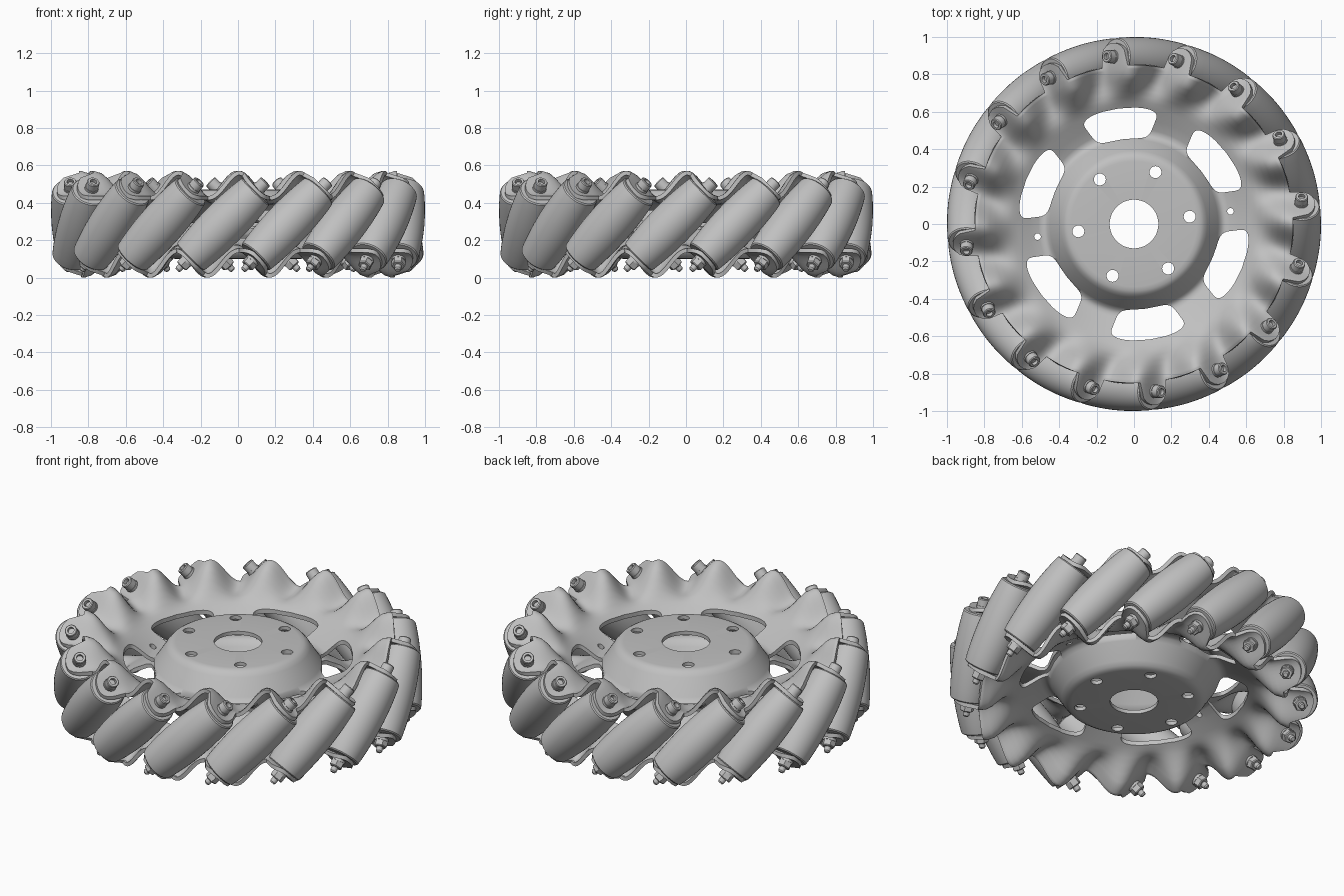
import bpy, bmesh, math
from math import sin, cos, pi, radians, sqrt, copysign
from mathutils import Matrix

cube = bpy.data.objects.get("Cube")
if cube:
    bpy.data.objects.remove(cube)

COUNT = 16                 # rollers around the wheel
MID = 0.285                # height of the middle plane
AXLE = 0.88                # distance of roller axes from the wheel axis
PHASE = radians(-5.2)      # turn of the first roller
TAB = radians(12)          # turn from a roller's middle to its end
HALF = 0.25                # half length of a roller
EDGE = 0.83                # where the rim starts to spread into tabs

steel = bpy.data.materials.new("Light grey metal")
steel.use_nodes = True
grey = (0.53, 0.53, 0.53, 1)
steel.diffuse_color = grey
steel.node_tree.nodes["Principled BSDF"].inputs["Base Color"].default_value = grey


def finish(mesh, angle=35):
    mesh.materials.clear()
    mesh.materials.append(steel)
    mesh.shade_smooth()
    mesh.set_sharp_from_angle(angle=radians(angle))
    return mesh


def to_mesh(bm, name):
    mesh = bpy.data.meshes.new(name)
    bm.to_mesh(mesh)
    bm.free()
    return mesh


def place(name, mesh, matrix=Matrix()):
    obj = bpy.data.objects.new(name, mesh)
    bpy.context.scene.collection.objects.link(obj)
    obj.matrix_world = matrix
    return obj


def lathe(name, profile, sides):
    """Spin (radius, height) points about z and close both ends."""
    bm = bmesh.new()
    rings = [[bm.verts.new((r * cos(2 * pi * i / sides), r * sin(2 * pi * i / sides), z))
              for i in range(sides)] for r, z in profile]
    for a, b in zip(rings, rings[1:]):
        for i in range(sides):
            j = (i + 1) % sides
            bm.faces.new((a[i], a[j], b[j], b[i]))
    bm.faces.new(rings[0][::-1])
    bm.faces.new(rings[-1])
    bmesh.ops.recalc_face_normals(bm, faces=bm.faces)
    return finish(to_mesh(bm, name))


def smoothstep(a, b, x):
    t = min(1, max(0, (x - a) / (b - a)))
    return t * t * (3 - 2 * t)


# Pressed wheel plate: domed hub, conical web and wavy rim with rounded tabs
PLATE = [(0.13, 0.185), (0.335, 0.185), (0.357, 0.182), (0.375, 0.172), (0.392, 0.152),
         (0.45, 0.06), (0.466, 0.038), (0.487, 0.03), (0.51, 0.037), (0.56, 0.065),
         (0.62, 0.098), (0.65, 0.116), (0.68, 0.134), (0.71, 0.152), (0.74, 0.17),
         (0.77, 0.19), (0.8, 0.207), (EDGE, 0.216)]


def rim_radius(angle):
    """Outer radius of the plate, with a round tab over each roller end."""
    step = 2 * pi / COUNT
    off = (angle - TAB + step / 2) % step - step / 2
    reach = 0.095 ** 2 - (off * AXLE * sqrt(2)) ** 2
    return max(0.85, AXLE + sqrt(reach)) if reach > 0 else 0.85


def plate_mesh():
    steps = COUNT * 24
    bm = bmesh.new()
    rings = []
    rows = [(r, z, 0) for r, z in PLATE] + [(EDGE, 0.218, k / 4) for k in range(1, 5)]
    for r, z, spread in rows:
        ring = []
        for i in range(steps):
            a = 2 * pi * i / steps
            d = r + spread * (rim_radius(a) - EDGE)
            turn = a + PHASE - TAB * (AXLE / d - 1)
            wave = 0.067 * smoothstep(0.64, 0.81, d) * cos(COUNT * turn)
            ring.append(bm.verts.new((d * cos(a), d * sin(a), z + wave)))
        rings.append(ring)
    for a, b in zip(rings, rings[1:]):
        for i in range(steps):
            j = (i + 1) % steps
            bm.faces.new((a[i], b[i], b[j], a[j]))
    return to_mesh(bm, "plate")


def prism(bm, points):
    """Tall cutter standing on a closed anticlockwise outline."""
    low = [bm.verts.new((x, y, -0.1)) for x, y in points]
    high = [bm.verts.new((x, y, 0.7)) for x, y in points]
    bm.faces.new(low[::-1])
    bm.faces.new(high)
    for i in range(len(low)):
        j = (i + 1) % len(low)
        bm.faces.new((low[i], low[j], high[j], high[i]))


def circle(radius, distance, angle, sides=20):
    cx, cy = distance * cos(angle), distance * sin(angle)
    return [(cx + radius * cos(2 * pi * i / sides), cy + radius * sin(2 * pi * i / sides))
            for i in range(sides)]


def window(angle):
    """Rounded arc-shaped opening, wider on the outside."""
    points = []
    for i in range(48):
        c, s = cos(2 * pi * i / 48), sin(2 * pi * i / 48)
        r = 0.54 + 0.083 * copysign(abs(c) ** 0.45, c)
        a = angle + radians(20) * (0.4 + r) * copysign(abs(s) ** 0.45, s)
        points.append((r * cos(a), r * sin(a)))
    return points


# Cutter for web windows, hub bolt holes and two small holes
bm = bmesh.new()
for k in range(6):
    base = radians(7.5 + 60 * k)
    prism(bm, window(base + radians(30)))
    prism(bm, circle(0.032, 0.3, base))
    if k % 3 == 0:
        prism(bm, circle(0.018, 0.52, base, 12))
cutter = place("hole_cutter", to_mesh(bm, "hole_cutter"))
cutter.hide_render = True

# Upper plate, and the same plate flipped over beneath it
spin = Matrix.Rotation(PHASE, 4, 'Z')
lift = Matrix.Translation((0, 0, MID))
for name, flip in (("upper_plate", 0), ("lower_plate", pi)):
    obj = place(name, plate_mesh(), lift @ spin @ Matrix.Rotation(flip, 4, 'X'))
    shell = obj.modifiers.new("thickness", 'SOLIDIFY')
    shell.thickness = 0.022
    shell.offset = -1
    cut = obj.modifiers.new("openings", 'BOOLEAN')
    cut.operation = 'DIFFERENCE'
    cut.solver = 'EXACT'
    cut.object = cutter
    bpy.context.view_layer.update()
    graph = bpy.context.evaluated_depsgraph_get()
    baked = bpy.data.meshes.new_from_object(obj.evaluated_get(graph))
    obj.modifiers.clear()
    obj.data = finish(baked, 40)
bpy.data.objects.remove(cutter)


# Barrel roller whose outline follows the wheel's outer circle
def barrel(s):
    return 1 - sqrt(AXLE ** 2 + s * s / 2)


sections = [HALF * (i / 8 - 1) for i in range(17)]
body = [(barrel(s), s) for s in sections]
body[0] = (barrel(HALF), -HALF + 0.006)
body[-1] = (barrel(HALF), HALF - 0.006)
rim = barrel(HALF) - 0.006
roller = lathe("roller", [(0.045, -0.262), (0.045, -HALF), (rim, -HALF)] + body
               + [(rim, HALF), (0.045, HALF), (0.045, 0.262)], 40)

# Washer, socket bolt head, and nut with stud end
washer = lathe("washer", [(0.037, 0.262), (0.037, 0.282)], 24)
head = lathe("bolt_head", [(0.034, 0.28), (0.034, 0.318), (0.03, 0.323),
                           (0.018, 0.323), (0.018, 0.302)], 24)
nut = lathe("nut", [(0.038, 0.28), (0.038, 0.312), (0.033, 0.317)], 6)
stud = lathe("stud", [(0.018, 0.31), (0.018, 0.34), (0.012, 0.348)], 16)

# Rollers and their fixings around the wheel
other_end = Matrix.Rotation(pi, 4, 'X')
for k in range(COUNT):
    frame = (Matrix.Rotation(PHASE + 2 * pi * k / COUNT, 4, 'Z')
             @ Matrix.Translation((AXLE, 0, MID)) @ Matrix.Rotation(-pi / 4, 4, 'X'))
    place("roller", roller, frame)
    for end, parts in ((Matrix(), (washer, head)), (other_end, (washer, nut, stud))):
        for mesh in parts:
            place(mesh.name, mesh, frame @ end)
